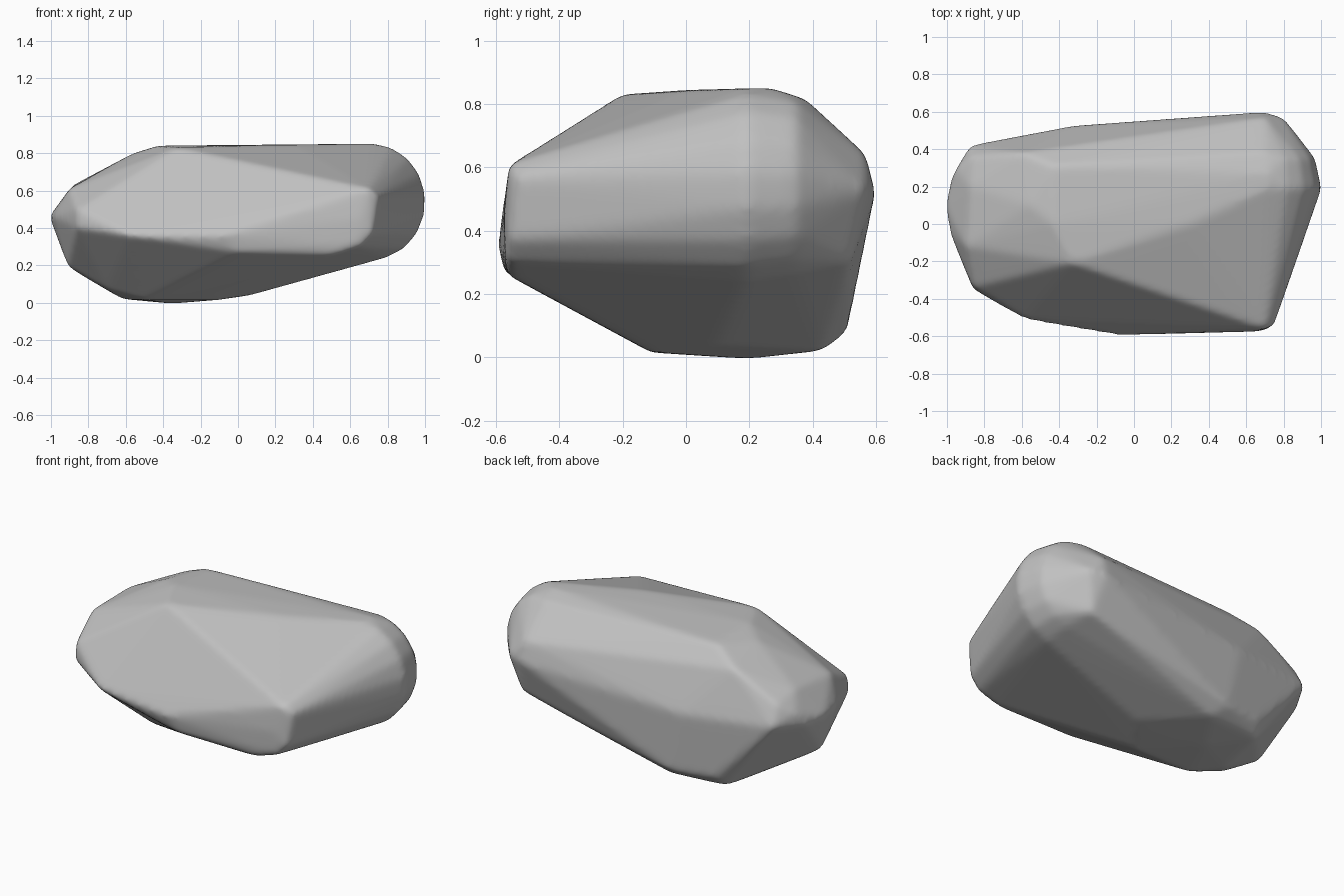
import bpy, bmesh
from math import cos, sin, radians

cube = bpy.data.objects.get("Cube")
if cube:
    bpy.data.objects.remove(cube)

# Stone colour
stone = bpy.data.materials.new("grey_stone")
stone.use_nodes = True
grey = (0.53, 0.53, 0.53, 1)
stone.diffuse_color = grey
stone.node_tree.nodes["Principled BSDF"].inputs["Base Color"].default_value = grey

# Corners of the chiselled rock
top = [(-.33, -.21, .83), (-.43, 0, .84), (-.43, .31, .825), (.3, 0, .845),
       (.72, .27, .85), (.7, .38, .815), (-.56, .1, .8), (-.6, .38, .74)]
front = [(.75, -.54, .57), (.7, -.56, .61), (.66, -.575, .45), (.72, -.56, .37),
         (.65, -.57, .3), (.53, -.565, .26), (0, -.575, .27), (-.1, -.595, .36),
         (-.58, -.515, .36), (-.86, -.35, .4), (-.86, -.34, .5)]
left_end = [(-.9, -.12, .61), (-.88, .2, .63), (-.87, .36, .59), (-.95, .29, .53),
            (-1.01, .1, .46), (-.985, -.05, .46), (-.98, .24, .45),
            (-.91, -.01, .19), (-.7, -.06, .07)]
back = [(-.88, .42, .47), (-.33, .525, .45), (.7, .6, .52), (.8, .57, .53),
        (.7, .57, .64), (.74, .52, .3), (-.52, .46, .09)]
base = [(-.62, .05, .02), (-.35, .2, -.005), (.07, .1, .04), (-.55, .4, .025),
        (-.2, .43, .02), (-.25, .51, .08), (-.1, -.11, .015), (-.5, -.11, .015)]
points = top + front + left_end + back + base

# Rounded right end: a wide arc and a slightly smaller one behind it
for y, reach, height in ((.19, .285, .31), (.35, .25, .285)):
    for step in range(9):
        a = radians(-75 + step * 165 / 8)
        points.append((.72 + reach * cos(a), y, .54 + height * sin(a)))

# Wrap the corners in a convex shell
bm = bmesh.new()
for p in points:
    bm.verts.new(p)
bmesh.ops.convex_hull(bm, input=bm.verts[:])
bmesh.ops.delete(bm, geom=[v for v in bm.verts if not v.link_faces], context='VERTS')
bmesh.ops.recalc_face_normals(bm, faces=bm.faces[:])
mesh = bpy.data.meshes.new("rock")
bm.to_mesh(mesh)
bm.free()
mesh.materials.append(stone)
rock = bpy.data.objects.new("rock", mesh)
bpy.context.collection.objects.link(rock)

# Weathered, softened edges
remesh = rock.modifiers.new("even_surface", 'REMESH')
remesh.mode = 'VOXEL'
remesh.voxel_size = 0.016
remesh.use_smooth_shade = True
soften = rock.modifiers.new("worn_edges", 'SMOOTH')
soften.factor = 0.5
soften.iterations = 16
mesh.polygons.foreach_set("use_smooth", [True] * len(mesh.polygons))
